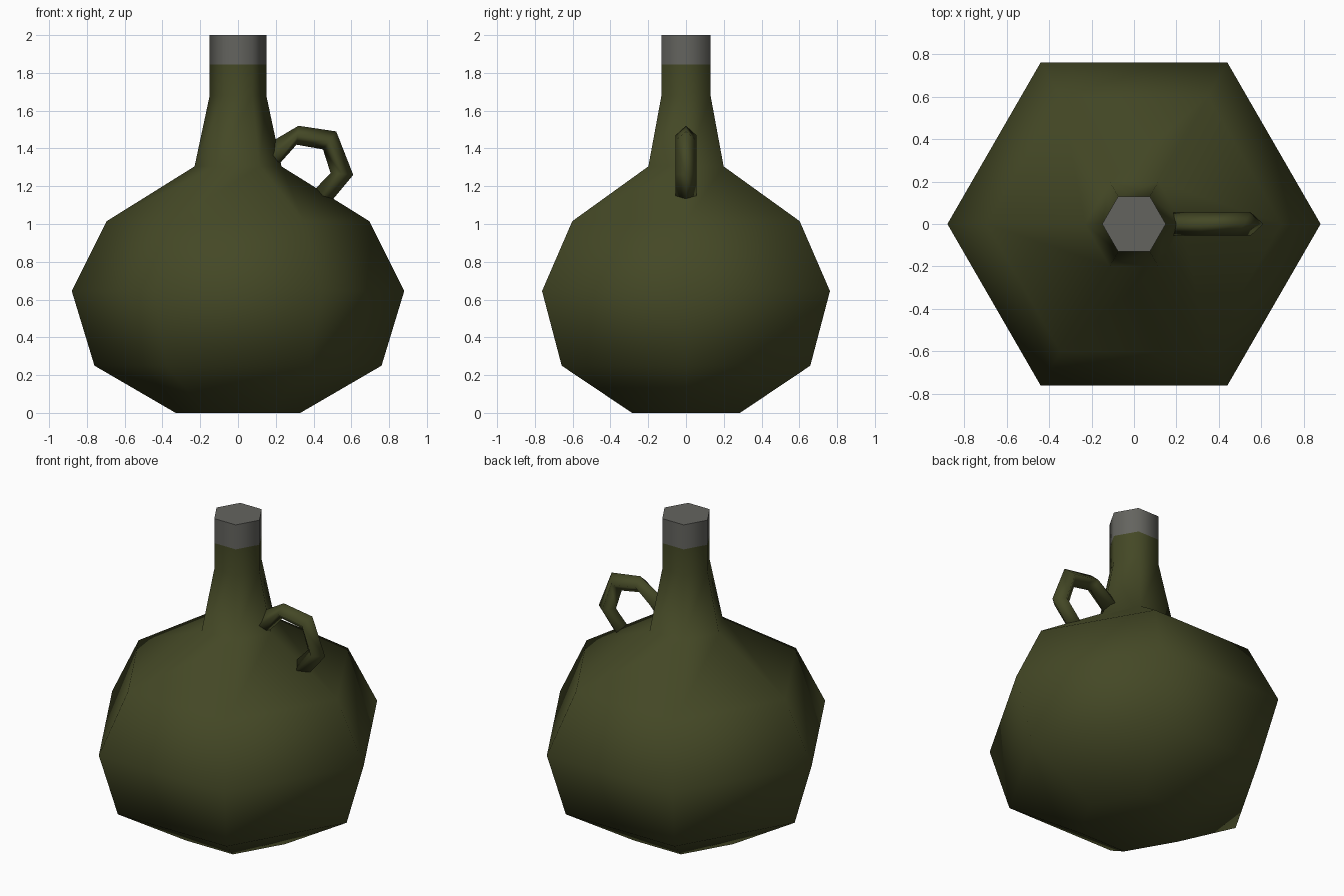
import bpy
import bmesh
from math import cos, sin, pi, radians

cube = bpy.data.objects.get("Cube")
if cube:
    bpy.data.objects.remove(cube, do_unlink=True)


def make_material(name, rgb):
    mat = bpy.data.materials.new(name)
    mat.use_nodes = True
    mat.diffuse_color = (*rgb, 1)
    bsdf = mat.node_tree.nodes["Principled BSDF"]
    bsdf.inputs["Base Color"].default_value = (*rgb, 1)
    bsdf.inputs["Roughness"].default_value = 0.9
    return mat


olive = make_material("dark olive", (0.058, 0.065, 0.019))
grey = make_material("stopper grey", (0.127, 0.127, 0.114))


def loft(name, rings, mat, smooth_angle):
    """Skin a series of equal-sized vertex rings and cap both ends."""
    bm = bmesh.new()
    loops = [[bm.verts.new(p) for p in ring] for ring in rings]
    for a, b in zip(loops, loops[1:]):
        for i in range(len(a)):
            j = (i + 1) % len(a)
            bm.faces.new((a[i], a[j], b[j], b[i]))
    bm.faces.new(loops[0][::-1])
    bm.faces.new(loops[-1])
    bmesh.ops.recalc_face_normals(bm, faces=bm.faces)
    mesh = bpy.data.meshes.new(name)
    bm.to_mesh(mesh)
    bm.free()
    mesh.materials.append(mat)
    obj = bpy.data.objects.new(name, mesh)
    bpy.context.collection.objects.link(obj)
    bpy.ops.object.select_all(action="DESELECT")
    obj.select_set(True)
    bpy.context.view_layer.objects.active = obj
    bpy.ops.object.shade_smooth_by_angle(angle=radians(smooth_angle))
    return obj


def hexagon(radius, z):
    return [(radius * cos(i * pi / 3), radius * sin(i * pi / 3), z) for i in range(6)]


# Six-sided jug: belly, shoulder, neck and stopper in one profile
STOPPER_Z = 1.845
profile = [(0.33, 0), (0.76, 0.25), (0.88, 0.645), (0.695, 1.015),
           (0.23, 1.305), (0.15, 1.68), (0.15, STOPPER_Z), (0.15, 2)]
jug = loft("jug_body", [hexagon(r, z) for r, z in profile], olive, 75)

# Stopper band and its top
jug.data.materials.append(grey)
for face in jug.data.polygons:
    if face.center.z > STOPPER_Z:
        face.material_index = 1

# Loop handle with a diamond section: outer (x, z) and inner (x, z) points
HALF_WIDTH = 0.055
stations = [((0.10, 1.39), (0.14, 1.23)),
            ((0.32, 1.52), (0.31, 1.42)),
            ((0.52, 1.49), (0.45, 1.395)),
            ((0.61, 1.26), (0.49, 1.27)),
            ((0.46, 1.08), (0.37, 1.145))]


def diamond(outer, inner):
    mx, mz = (outer[0] + inner[0]) / 2, (outer[1] + inner[1]) / 2
    return [(outer[0], 0, outer[1]), (mx, HALF_WIDTH, mz),
            (inner[0], 0, inner[1]), (mx, -HALF_WIDTH, mz)]


loft("handle", [diamond(o, i) for o, i in stations], olive, 120)
